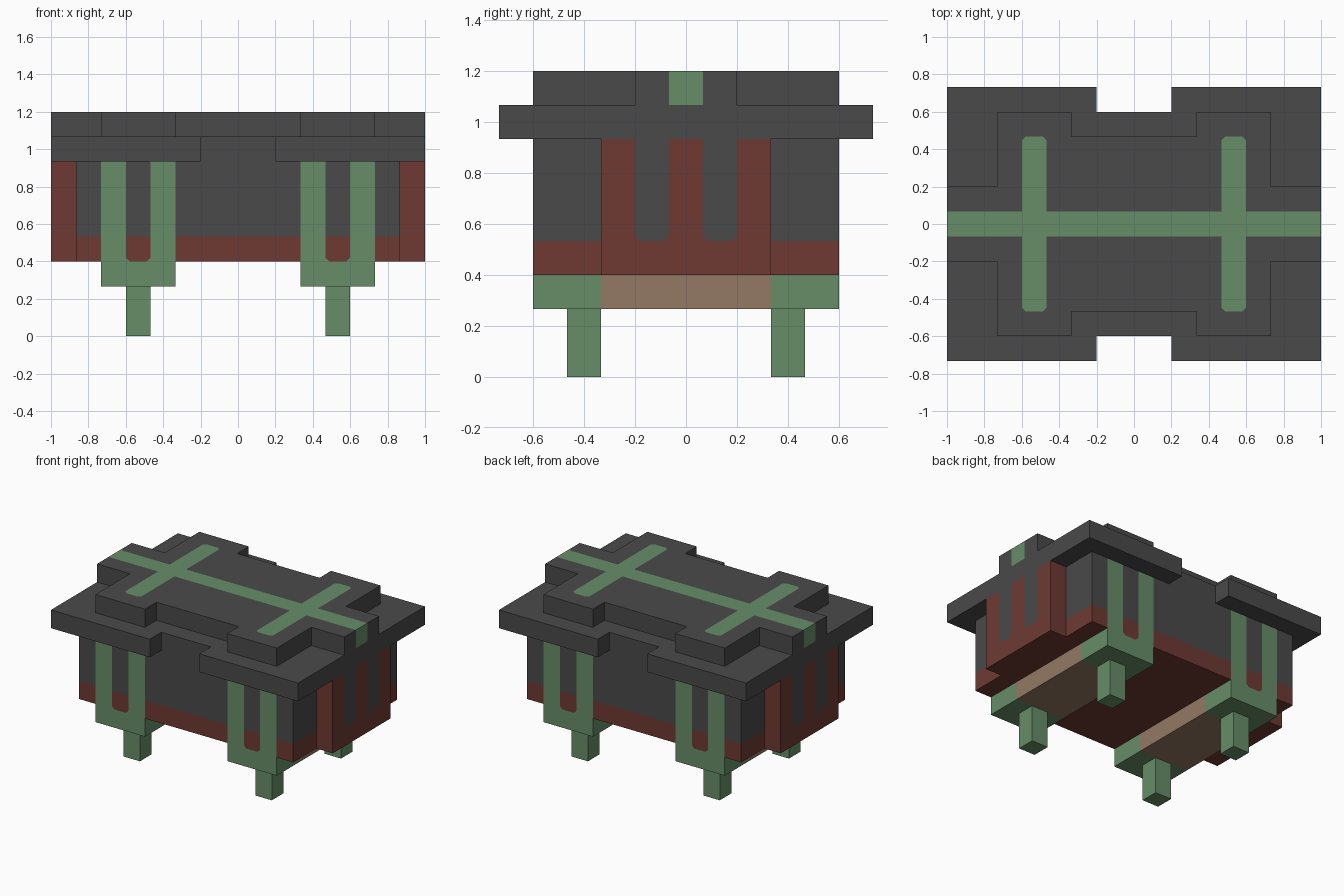
import bpy
import bmesh
from mathutils import Vector

if "Cube" in bpy.data.objects:
    bpy.data.objects.remove(bpy.data.objects["Cube"])

UNIT = 1 / 15      # every part is laid out on this module
ROUND = 0.3        # clipped corner of painted slots, in modules
DARK, RED, GREEN, TAN = range(4)


def make_material(name, rgb):
    mat = bpy.data.materials.new(name)
    colour = (*rgb, 1)
    mat.use_nodes = True
    mat.diffuse_color = colour
    bsdf = mat.node_tree.nodes["Principled BSDF"]
    bsdf.inputs["Base Color"].default_value = colour
    bsdf.inputs["Roughness"].default_value = 0.9
    return mat


MATERIALS = [
    make_material("dark_grey", (0.068, 0.068, 0.068)),
    make_material("brick_red", (0.156, 0.042, 0.034)),
    make_material("leaf_green", (0.136, 0.270, 0.138)),
    make_material("tan", (0.296, 0.188, 0.127)),
]


def box(low, high):
    bm = bmesh.new()
    bmesh.ops.create_cube(bm, size=1)
    low, high = Vector(low), Vector(high)
    bmesh.ops.scale(bm, vec=high - low, verts=bm.verts)
    bmesh.ops.translate(bm, vec=(low + high) / 2, verts=bm.verts)
    return bm


def sheet(half_x, half_y, z):
    bm = bmesh.new()
    bmesh.ops.create_grid(bm, x_segments=1, y_segments=1, size=1)
    bmesh.ops.scale(bm, vec=(half_x, half_y, 1), verts=bm.verts)
    bmesh.ops.translate(bm, vec=(0, 0, z), verts=bm.verts)
    return bm


def cut(bm, axis, positions):
    normal = Vector((0, 0, 0))
    normal[axis] = 1
    for p in positions:
        geom = bm.verts[:] + bm.edges[:] + bm.faces[:]
        bmesh.ops.bisect_plane(bm, geom=geom, dist=1e-4, plane_co=normal * p, plane_no=normal)


def both(values):
    return [s * v for v in values for s in (-1, 1)]


def clip_corner(bm, corner, inward):
    """Split the small cell at a painted corner along its diagonal."""
    inward = Vector(inward)
    centre = Vector(corner) + inward * ROUND / 2
    for f in [f for f in bm.faces if (f.calc_center_bounds() - centre).length < 0.01]:
        bmesh.ops.bisect_plane(bm, geom=[f] + f.edges[:] + f.verts[:], dist=1e-4,
                               plane_co=centre, plane_no=inward)


def in_slot(u, v, half_u, half_v):
    du, dv = half_u - abs(u), half_v - abs(v)
    return du > 0 and dv > 0 and du + dv > ROUND


def finish(name, bm, rule, thickness=0):
    """Colour faces by rule(centre, normal), scale to size and link."""
    bm.normal_update()
    for f in bm.faces:
        f.material_index = rule(f.calc_center_median(), f.normal)
    bmesh.ops.scale(bm, vec=(UNIT,) * 3, verts=bm.verts)
    mesh = bpy.data.meshes.new(name)
    bm.to_mesh(mesh)
    bm.free()
    for mat in MATERIALS:
        mesh.materials.append(mat)
    obj = bpy.data.objects.new(name, mesh)
    bpy.context.collection.objects.link(obj)
    if thickness:
        solid = obj.modifiers.new("thickness", "SOLIDIFY")
        solid.thickness = thickness * UNIT
        solid.offset = -1
    return obj


def keep_faces(bm, rule):
    out = [f for f in bm.faces if not rule(f.calc_center_median())]
    bmesh.ops.delete(bm, geom=out, context="FACES")


# Chest body with painted forked straps on front and back
def body_colour(c, n):
    x = abs(c.x)
    strap = abs(n.y) > 0.5 and 5 < x < 11
    if strap and not in_slot(x - 8, c.z - 14, 1, 8):
        return GREEN
    return RED if c.z < 8 else DARK


body = box((-13, -9, 6), (13, 9, 14))
cut(body, 0, both([5, 7, 7 + ROUND, 9 - ROUND, 9, 11]))
cut(body, 2, [6 + ROUND, 8])
for sx in (-1, 1):
    for sy in (-1, 1):
        clip_corner(body, (7 * sx, 9 * sy, 6), (sx, 0, 1))
        clip_corner(body, (9 * sx, 9 * sy, 6), (-sx, 0, 1))
finish("chest_body", body, body_colour)


# Raised end panels with dark slots
def panel_colour(c, n):
    slot = abs(n.x) > 0.5 and in_slot(abs(c.y) - 2, c.z - 14, 1, 6)
    return DARK if slot else RED


for side, sx in (("left", 1), ("right", -1)):
    panel = box((min(13 * sx, 15 * sx), -5, 6), (max(13 * sx, 15 * sx), 5, 14))
    cut(panel, 1, both([1, 1 + ROUND, 3 - ROUND, 3]))
    cut(panel, 2, [8, 8 + ROUND])
    for sy in (-1, 1):
        clip_corner(panel, (15 * sx, sy, 8), (0, sy, 1))
        clip_corner(panel, (15 * sx, 3 * sy, 8), (0, -sy, 1))
    finish(side + "_end_panel", panel, panel_colour)

    # Cross beam and its two legs
    beam = box((8 * sx - 3, -9, 4), (8 * sx + 3, 9, 6))
    cut(beam, 1, both([5]))
    finish(side + "_beam", beam, lambda c, n: TAN if abs(c.y) < 5 else GREEN)
    for end, sy in (("front", -1), ("back", 1)):
        leg = box((8 * sx - 1, 6 * sy - 1, 0), (8 * sx + 1, 6 * sy + 1, 4))
        finish(f"{end}_{side}_leg", leg, lambda c, n: GREEN)

# Lower lid slab, notched at the middle of front and back
slab = sheet(15, 11, 16)
cut(slab, 0, both([3]))
cut(slab, 1, both([9]))
keep_faces(slab, lambda c: abs(c.x) > 3 or abs(c.y) < 9)
finish("lid_slab", slab, lambda c, n: DARK, thickness=2)


# Upper lid layer with a painted band and two cross bars
def in_outline(c):
    x, y = abs(c.x), abs(c.y)
    return y < (7 if x < 5 else 9 if x < 11 else 3)


def lid_colour(c, n):
    bar = in_slot(abs(c.x) - 8, c.y, 1, 7)
    return GREEN if bar or abs(c.y) < 1 else DARK


top = sheet(15, 9, 18)
cut(top, 0, both([5, 7, 7 + ROUND, 9 - ROUND, 9, 11]))
cut(top, 1, both([1, 3, 7 - ROUND, 7]))
keep_faces(top, in_outline)
for sx in (-1, 1):
    for sy in (-1, 1):
        clip_corner(top, (7 * sx, 7 * sy, 18), (sx, -sy, 0))
        clip_corner(top, (9 * sx, 7 * sy, 18), (-sx, -sy, 0))
finish("lid_top", top, lid_colour, thickness=2)
